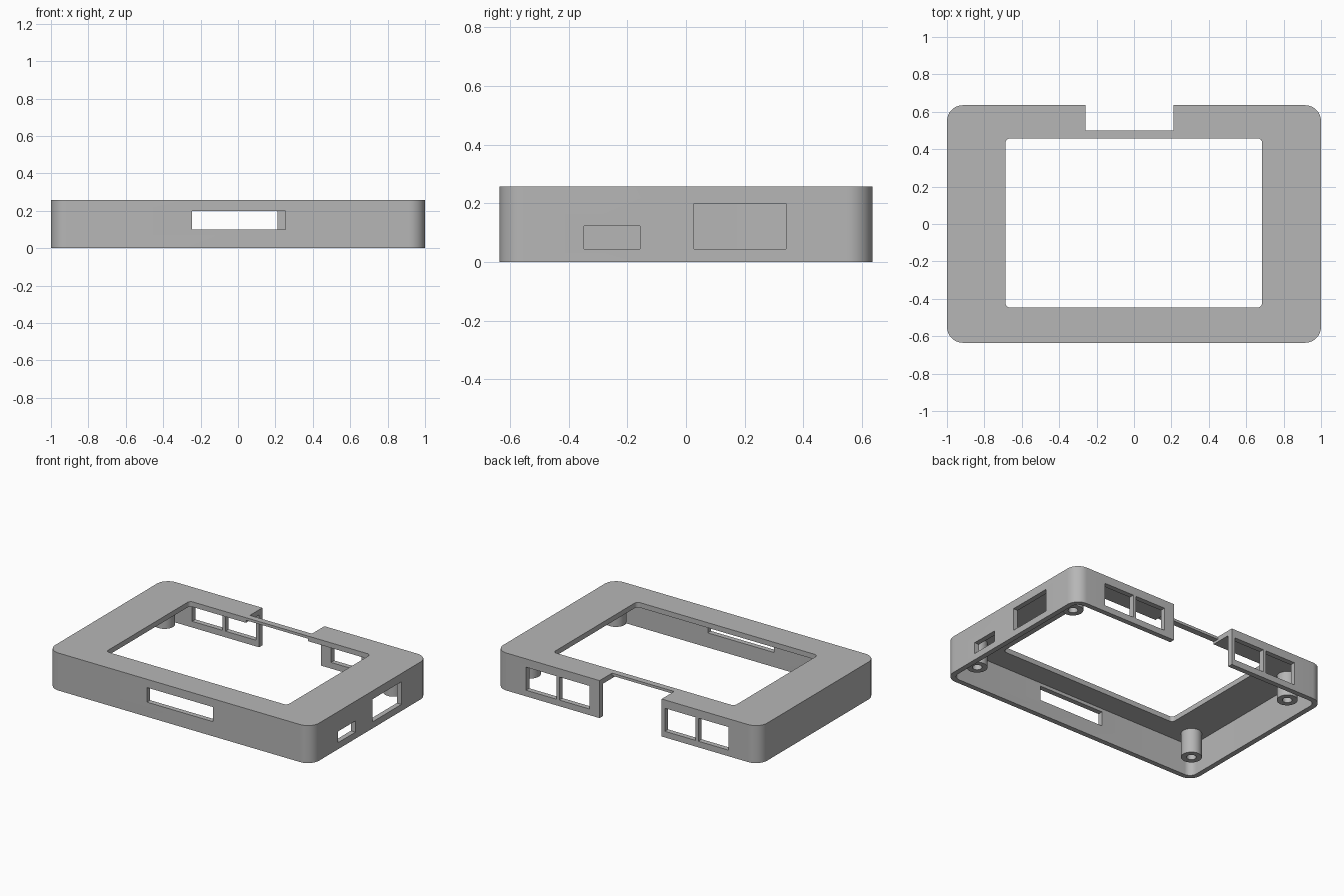
import bpy
import bmesh
from math import cos, sin, pi, radians

if "Cube" in bpy.data.objects:
    bpy.data.objects.remove(bpy.data.objects["Cube"], do_unlink=True)

W, D, H = 1.0, 0.635, 0.257      # half width, half depth, height
WALL = 0.035

grey = bpy.data.materials.new("plastic_grey")
grey.use_nodes = True
colour = (0.47, 0.47, 0.47, 1)
grey.diffuse_color = colour
grey.node_tree.nodes["Principled BSDF"].inputs["Base Color"].default_value = colour


def prism(name, outline, z0, z1):
    """Extrude a flat outline from z0 up to z1."""
    bm = bmesh.new()
    face = bm.faces.new([bm.verts.new((x, y, z0)) for x, y in outline])
    ext = bmesh.ops.extrude_face_region(bm, geom=[face])
    for v in ext["geom"]:
        if isinstance(v, bmesh.types.BMVert):
            v.co.z = z1
    bmesh.ops.recalc_face_normals(bm, faces=bm.faces)
    mesh = bpy.data.meshes.new(name)
    bm.to_mesh(mesh)
    bm.free()
    mesh.materials.append(grey)
    obj = bpy.data.objects.new(name, mesh)
    bpy.context.collection.objects.link(obj)
    return obj


def block(name, x0, x1, y0, y1, z0, z1, r=0, steps=12):
    """Box with optional rounded vertical corners."""
    if not r:
        return prism(name, [(x0, y0), (x1, y0), (x1, y1), (x0, y1)], z0, z1)
    corners = [(x1 - r, y1 - r), (x0 + r, y1 - r), (x0 + r, y0 + r), (x1 - r, y0 + r)]
    outline = []
    for i, (cx, cy) in enumerate(corners):
        for k in range(steps + 1):
            a = (i + k / steps) * pi / 2
            outline.append((cx + r * cos(a), cy + r * sin(a)))
    return prism(name, outline, z0, z1)


def cylinder(name, x, y, r, z0, z1, n=32):
    ring = [(x + r * cos(2 * pi * i / n), y + r * sin(2 * pi * i / n)) for i in range(n)]
    return prism(name, ring, z0, z1)


def combine(target, tool, operation="DIFFERENCE"):
    mod = target.modifiers.new("combine", "BOOLEAN")
    mod.operation = operation
    mod.solver = "EXACT"
    mod.object = tool
    bpy.context.view_layer.objects.active = target
    bpy.ops.object.modifier_apply(modifier=mod.name)
    bpy.data.objects.remove(tool, do_unlink=True)


# Hollow shell, open underneath
case = block("bezel_case", -W, W, -D, D, 0, H, r=0.085)
combine(case, block("cavity", WALL - W, W - WALL, WALL - D, D - WALL, -0.1, H - WALL, r=0.05))

# Hollow mounting posts
posts = [(sx * 0.868, y) for sx in (-1, 1) for y in (-0.48, 0.445)]
for x, y in posts:
    combine(case, cylinder("post", x, y, 0.065, 0.053, H - 0.015), "UNION")
for x, y in posts:
    combine(case, cylinder("screw_hole", x, y, 0.03, -0.1, H - 0.06))

# Screen opening
combine(case, block("screen_opening", -0.687, 0.685, -0.447, 0.458, 0.1, 0.4, r=0.025))

# Rear notch, with the strip beside it thinned from below
combine(case, block("rear_notch", -0.26, 0.21, 0.5, 0.8, -0.1, 0.4))
combine(case, block("strip_relief", -0.26, 0.21, 0.4, 0.7, -0.1, H - 0.018))

# Slot in the front wall and two ports in the right wall
combine(case, block("front_slot", -0.245, 0.255, -0.8, -0.57, 0.1, 0.2))
combine(case, block("small_port", 0.95, 1.1, -0.348, -0.157, 0.045, 0.122))
combine(case, block("large_port", 0.95, 1.1, 0.027, 0.34, 0.045, 0.2))

# Paired windows on each side of the rear wall
for side in (-1, 1):
    for a, b in ((0.285, 0.515), (0.538, 0.767)):
        x0, x1 = sorted((side * a, side * b))
        combine(case, block("rear_window", x0, x1, 0.57, 0.8, 0.042, 0.2))

bpy.ops.object.select_all(action="DESELECT")
case.select_set(True)
bpy.context.view_layer.objects.active = case
bpy.ops.object.shade_smooth_by_angle(angle=radians(30))
